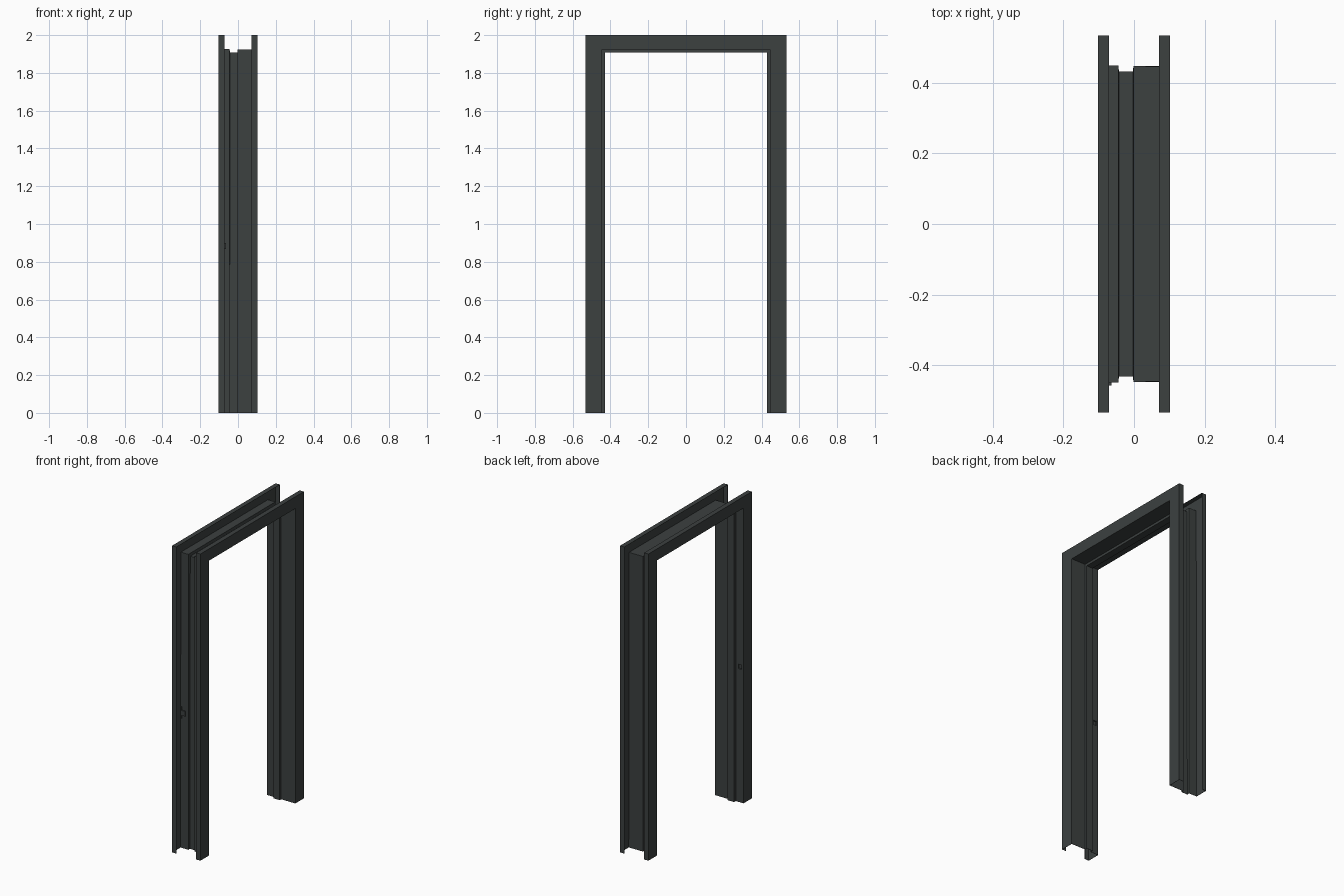
import bpy, bmesh

if "Cube" in bpy.data.objects:
    bpy.data.objects.remove(bpy.data.objects["Cube"])

HALF_W, HEAD_Z, THICK = 0.430, 1.907, 0.0015


def material(name, rgb):
    m = bpy.data.materials.new(name)
    m.diffuse_color = (*rgb, 1)
    m.use_nodes = True
    m.node_tree.nodes["Principled BSDF"].inputs["Base Color"].default_value = m.diffuse_color
    return m


grey = material("dark grey steel", (0.045, 0.052, 0.051))


def link(name, bm):
    me = bpy.data.meshes.new(name)
    bm.to_mesh(me)
    bm.free()
    me.materials.append(grey)
    ob = bpy.data.objects.new(name, me)
    bpy.context.collection.objects.link(ob)
    return ob


def box(name, x, y, z):
    bm = bmesh.new()
    bmesh.ops.create_cube(bm, size=1)
    for v in bm.verts:
        v.co = [r[0] + (c + 0.5) * (r[1] - r[0]) for r, c in zip((x, y, z), v.co)]
    return link(name, bm)


# Folded sheet profile: x, outward offset at the jambs, outward offset at the head
profile = [
    (-0.071, 0.103, 0.093), (-0.102, 0.103, 0.093),   # return lip
    (-0.102, 0.017, 0.018), (-0.046, 0.017, 0.018),   # face and door rebate
    (-0.046, 0.0, 0.0), (0.0, 0.0, 0.0),              # stop
    (0.0, 0.015, 0.016), (0.102, 0.015, 0.016),       # second rebate
    (0.102, 0.103, 0.093), (0.071, 0.103, 0.093),     # face and return lip
]

# Pressed steel frame, mitred around the opening
bm = bmesh.new()
rows = []
for x, dj, dh in profile:
    y, z = HALF_W + dj, HEAD_Z + dh
    rows.append([bm.verts.new(p) for p in
                 ((x, -y, 0), (x, -y, z), (x, y, z), (x, y, 0))])
for a, b in zip(rows, rows[1:]):
    for i in range(3):
        bm.faces.new((a[i], a[i + 1], b[i + 1], b[i]))
bm.normal_update()
stop_head = min((f for f in bm.faces if abs(f.normal.z) > 0.9),
                key=lambda f: f.calc_center_median().z)
if stop_head.normal.z > 0:      # visible side must face the opening
    bmesh.ops.reverse_faces(bm, faces=bm.faces[:])
frame = link("door_frame", bm)
sol = frame.modifiers.new("sheet", 'SOLIDIFY')
sol.thickness = THICK
sol.offset = -1
sol.use_even_offset = True

# Latch hole in one jamb
Z0, Z1 = 0.867, 0.900
cutter = box("latch_hole_cutter", (-0.089, -0.065), (-0.453, -0.44), (Z0 + .002, Z1 - .002))
cutter.hide_render = True
cutter.display_type = 'WIRE'
cut = frame.modifiers.new("latch hole", 'BOOLEAN')
cut.operation = 'DIFFERENCE'
cut.solver = 'EXACT'
cut.object = cutter

# Latch pocket behind the hole
yb, yf = -0.457, -0.4485
box("latch_pocket_back", (-0.091, -0.063), (yb, yb + .0015), (Z0, Z1))
for n, z in (("bottom", Z0), ("top", Z1 - .002)):
    box("latch_pocket_" + n, (-0.091, -0.063), (yb, yf), (z, z + .002))
for n, x in (("outer", -0.091), ("inner", -0.065)):
    box("latch_pocket_" + n, (x, x + .002), (yb, yf), (Z0, Z1))

# Reinforcing strip beside the pocket
box("latch_strip", (-0.1, -0.091), (-0.4515, yf), (0.845, 0.922))
